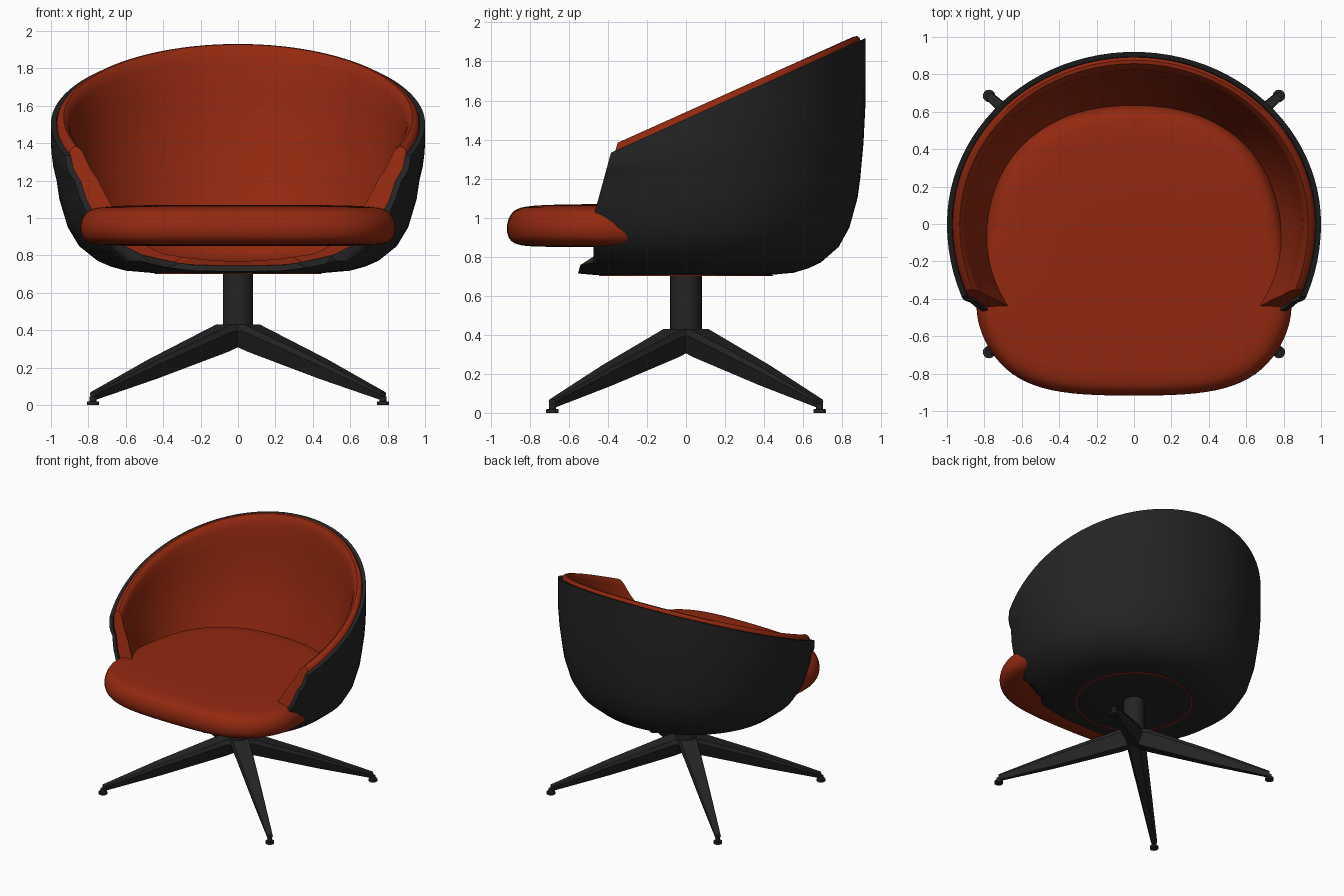
import bpy, bmesh, math
from mathutils import Vector

if "Cube" in bpy.data.objects:
    bpy.data.objects.remove(bpy.data.objects["Cube"])


def material(name, rgb):
    m = bpy.data.materials.new(name)
    m.diffuse_color = (*rgb, 1)
    m.use_nodes = True
    m.node_tree.nodes["Principled BSDF"].inputs["Base Color"].default_value = m.diffuse_color
    return m


RED = material("rust red upholstery", (0.29, 0.022, 0.005))
BLACK = material("black", (0.018, 0.018, 0.018))


def finish(name, bm, mat, angle=40, subsurf=0):
    bmesh.ops.recalc_face_normals(bm, faces=bm.faces)
    me = bpy.data.meshes.new(name)
    bm.to_mesh(me)
    bm.free()
    me.materials.append(mat)
    ob = bpy.data.objects.new(name, me)
    bpy.context.collection.objects.link(ob)
    if subsurf:
        mod = ob.modifiers.new("smooth", "SUBSURF")
        mod.levels = mod.render_levels = subsurf
    bpy.ops.object.select_all(action='DESELECT')
    ob.select_set(True)
    bpy.context.view_layer.objects.active = ob
    bpy.ops.object.shade_smooth_by_angle(angle=math.radians(angle))
    return ob


def bridge(bm, rings, closed_ends=True):
    n = len(rings[0])
    for a, b in zip(rings, rings[1:]):
        for i in range(n):
            j = (i + 1) % n
            bm.faces.new((a[i], a[j], b[j], b[i]))
    if closed_ends:
        bm.faces.new(rings[0][::-1])
        bm.faces.new(rings[-1])


def bowl(name, section, mat, front, clamp):
    """Revolve a section (radius, z, back squash); z above 1.2 is stretched
    up to the sloping rim (2.0 = rim). Then cut the front opening."""
    bm = bmesh.new()
    n = 96
    rings = []
    for p in section:
        r, z = p[0], p[1]
        squash = p[2] if len(p) > 2 else 0.92
        ring = []
        for i in range(n):
            a = 2 * math.pi * i / n
            x, y = r * math.cos(a), r * math.sin(a)
            if y > 0:
                y *= squash
            rim = max(1.3, 1.335 + 0.45 * (y + 0.38))
            zz = z
            if z > 2:
                zz = rim + z - 2
            elif z > 1.2:
                zz = 1.2 + (z - 1.2) / 0.8 * (rim - 1.2)
            ring.append(bm.verts.new((x, y, zz)))
        rings.append(ring)
    bridge(bm, rings, False)
    bmesh.ops.remove_doubles(bm, verts=bm.verts, dist=1e-5)
    res = bmesh.ops.bisect_plane(
        bm, geom=bm.verts[:] + bm.edges[:] + bm.faces[:], dist=1e-5,
        plane_co=(0, front, 1.33), plane_no=Vector((0, -0.33, 0.09)).normalized(),
        clear_outer=True)
    edges = [e for e in res["geom_cut"] if isinstance(e, bmesh.types.BMEdge)]
    bmesh.ops.triangle_fill(bm, edges=edges, use_beauty=True)
    for v in bm.verts:
        if v.co.z > 0.76:
            v.co.y = max(v.co.y, clamp)
    return finish(name, bm, mat)


# Black outer shell
outer = [(0, .705), (.45, .705), (.6, .718), (.68, .74), (.75, .77), (.85, .85),
         (.91, .95), (.955, 1.1), (.97, 1.2), (.988, 1.4), (.998, 1.6), (1, 1.8), (1, 2.0)]
inner = [(.972, 2.0), (.968, 1.6), (.94, 1.2), (.925, 1.1), (.88, .96), (.82, .87),
         (.73, .8), (.6, .75), (.45, .735), (0, .735)]
bowl("outer_shell", outer + inner, BLACK, -0.385, -0.475)

# Padded red lining inside the shell
back = [(max(r - .002, 0), z + (.002 if z < 1.2 else 0)) for r, z in inner[::-1]]
pad = [(.966, 2.015), (.952, 2.03), (.932, 2.035), (.912, 2.02), (.9, 1.97, .915),
       (.89, 1.8, .91), (.875, 1.55, .89), (.85, 1.25, .86), (.81, 1.08, .83),
       (.78, .98, .83), (.73, .88, .84), (.65, .81, .86), (.52, .77), (0, .765)]
bowl("inner_lining", back + pad, RED, -0.365, -0.45)

# Seat cushion: one outline, scaled through a rounded edge profile
half = [(0, -.92), (.28, -.917), (.5, -.885), (.66, -.81), (.77, -.69), (.835, -.55),
        (.85, -.42), (.83, -.2), (.80, 0), (.74, .25), (.59, .47), (.34, .61), (0, .65)]
outline = half + [(-x, y) for x, y in half[-2:0:-1]]
edge = [(.5, .85), (.82, .85), (.94, .86), (.988, .89), (1.003, .945), (.988, 1.0),
        (.95, 1.043), (.87, 1.06), (.7, 1.067), (.4, 1.07)]
bm = bmesh.new()
bridge(bm, [[bm.verts.new((x * s, -.14 + (y + .14) * s, z)) for x, y in outline]
            for s, z in edge])
finish("seat_cushion", bm, RED, 60, 2)


def lathe(name, profile, mat, centre=(0, 0), n=32, loop=False):
    bm = bmesh.new()
    rings = [[bm.verts.new((centre[0] + r * math.cos(2 * math.pi * i / n),
                            centre[1] + r * math.sin(2 * math.pi * i / n), z))
              for i in range(n)] for r, z in profile]
    if loop:
        rings.append(rings[0])
    bridge(bm, rings, not loop)
    return finish(name, bm, mat)


# Thin red seam ring under the shell
lathe("underside_seam", [(.436, .701), (.446, .701), (.446, .707), (.436, .707)],
      RED, n=64, loop=True)

# Pedestal column
lathe("pedestal_column", [(.081, .40), (.081, .72)], BLACK)

# Four tapered legs with round feet
sections = [(0, .32, .43, .075), (.1, .285, .43, .075), (.6, .14, .245, .048),
            (1.035, .025, .068, .024)]  # distance, bottom, top, half width
for sx, sy, label in ((1, -1, "front_right"), (-1, -1, "front_left"),
                      (1, 1, "back_right"), (-1, 1, "back_left")):
    d = Vector((sx * .775, sy * .685, 0)).normalized()
    side = Vector((-d.y, d.x, 0))
    bm = bmesh.new()
    rings = []
    for dist, lo, hi, w in sections:
        pts = ((-w * .5, lo), (w * .5, lo), (w, hi - (hi - lo) * .25),
               (w * .85, hi), (-w * .85, hi), (-w, hi - (hi - lo) * .25))
        rings.append([bm.verts.new(d * dist + side * u + Vector((0, 0, z)))
                      for u, z in pts])
    bridge(bm, rings)
    finish(label + "_leg", bm, BLACK, 20)
    lathe(label + "_foot", [(.033, 0), (.033, .018), (.018, .02), (.018, .045)],
          BLACK, (sx * .775, sy * .685), 20)
